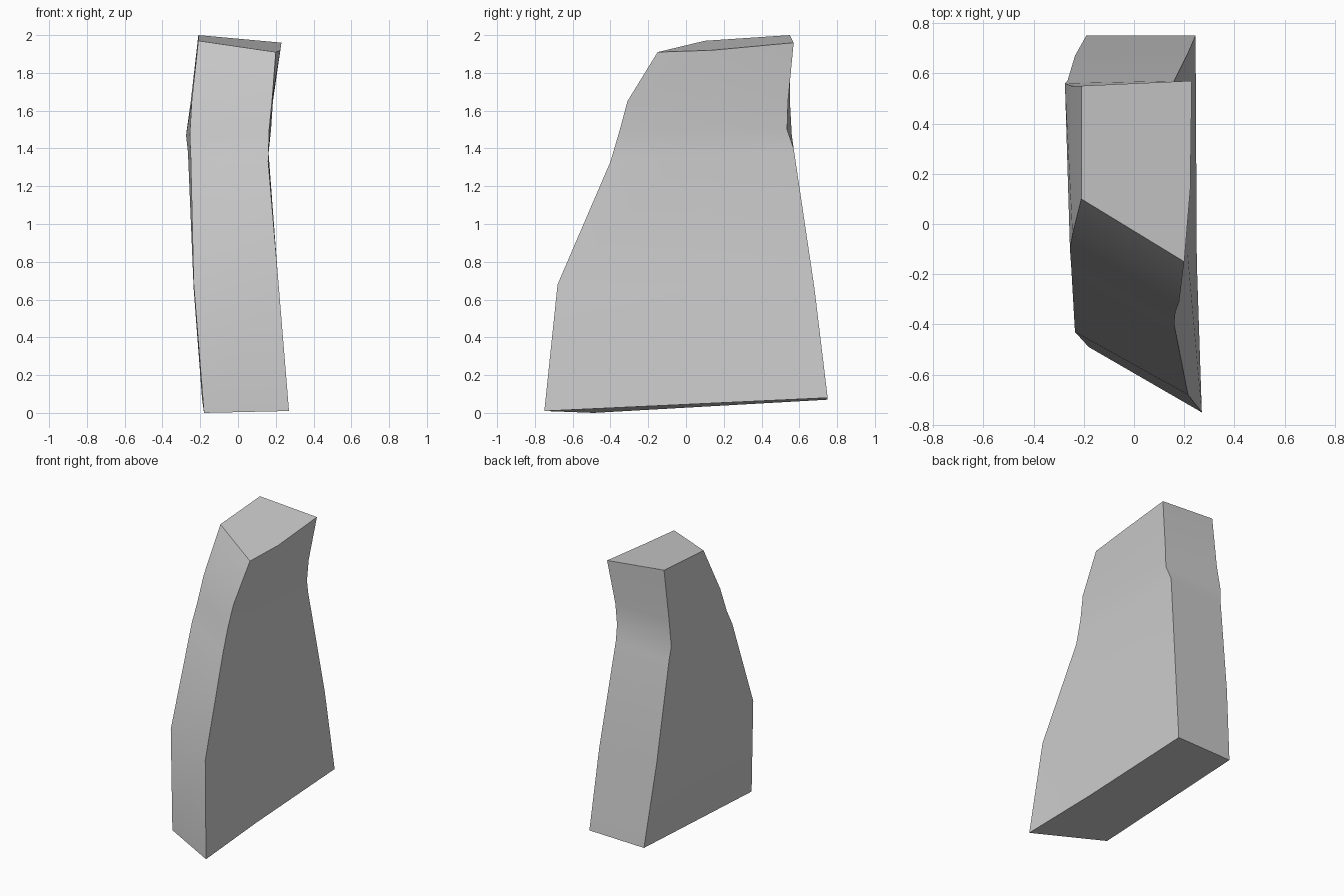
import bpy
import bmesh
import math
from mathutils import Vector

# Remove the default object
default = bpy.data.objects.get("Cube")
if default:
    bpy.data.objects.remove(default, do_unlink=True)


def make_material(name, colour):
    material = bpy.data.materials.new(name)
    material.use_nodes = True
    material.diffuse_color = colour
    shader = next(n for n in material.node_tree.nodes if n.type == "BSDF_PRINCIPLED")
    shader.inputs["Base Color"].default_value = colour
    return material


def points(rows):
    return [Vector(row) for row in rows]


# Four corner edges of the slab, each listed from base to top
front_left = points([(.27, -.75, .01), (.215, -.68, .68), (.16, -.4, 1.33),
                     (.165, -.35, 1.5), (.18, -.31, 1.65), (.2, -.15, 1.91)])
back_left = points([(.245, .75, .08), (.215, .68, .66), (.16, .57, 1.4),
                    (.175, .535, 1.5), (.185, .54, 1.65), (.23, .57, 1.96)])
back_right = points([(-.19, .75, .07), (-.235, .67, .66), (-.265, .57, 1.38),
                     (-.275, .56, 1.47), (-.25, .55, 1.65), (-.21, .55, 2)])
front_right = points([(-.18, -.49, 0), (-.235, -.43, .69), (-.25, -.17, 1.35),
                      (-.255, -.1, 1.47), (-.245, -.04, 1.65), (-.21, .1, 1.97)])

# Middle of the broad left side, bulging a little at the top rim
left_middle = [a.lerp(b, .4) for a, b in zip(front_left, back_left)]
left_middle[-1] += Vector((.012, 0, -.01))
left_middle[0].x -= .01

# Skin the slab between neighbouring edges and cap both ends
edges = [front_left, left_middle, back_left, back_right, front_right]
bm = bmesh.new()
columns = [[bm.verts.new(p) for p in edge] for edge in edges]
for i, column in enumerate(columns):
    following = columns[(i + 1) % len(columns)]
    for row in range(len(column) - 1):
        bm.faces.new((column[row], following[row],
                      following[row + 1], column[row + 1]))
bm.faces.new([column[-1] for column in columns])
bm.faces.new([column[0] for column in reversed(columns)])
bmesh.ops.recalc_face_normals(bm, faces=bm.faces[:])

mesh = bpy.data.meshes.new("rock_slab")
bm.to_mesh(mesh)
bm.free()
rock = bpy.data.objects.new("rock_slab", mesh)
bpy.context.collection.objects.link(rock)
mesh.materials.append(make_material("stone grey", (.6, .6, .6, 1)))

# Soft shading across the gentle bends, crisp corners elsewhere
bpy.ops.object.select_all(action="DESELECT")
rock.select_set(True)
bpy.context.view_layer.objects.active = rock
bpy.ops.object.shade_smooth_by_angle(angle=math.radians(30))
